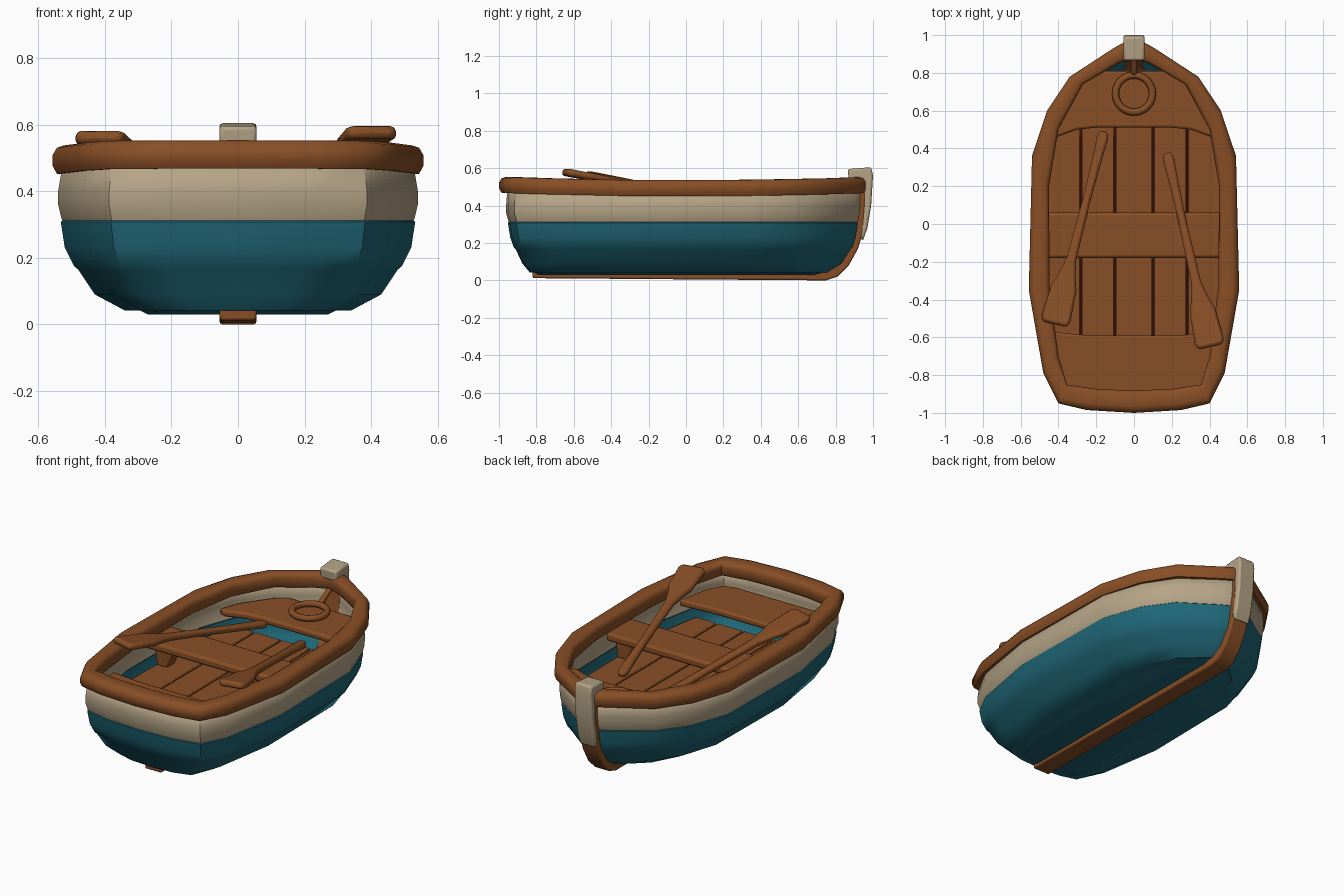
import bpy, bmesh, math
from mathutils import Vector

cube = bpy.data.objects.get("Cube")
if cube:
    bpy.data.objects.remove(cube, do_unlink=True)


def material(name, rgb):
    m = bpy.data.materials.new(name)
    m.use_nodes = True
    m.diffuse_color = (*rgb, 1)
    m.node_tree.nodes["Principled BSDF"].inputs["Base Color"].default_value = (*rgb, 1)
    return m


WOOD = material("brown wood", (0.25, 0.078, 0.019))
TEAL = material("teal paint", (0.014, 0.135, 0.185))
CREAM = material("cream paint", (0.46, 0.37, 0.24))
DARK = material("dark red gap", (0.05, 0.006, 0.005))


def finish(name, bm, mats, bevel=0, segments=2, angle=40):
    bmesh.ops.recalc_face_normals(bm, faces=bm.faces)
    me = bpy.data.meshes.new(name)
    bm.to_mesh(me)
    bm.free()
    ob = bpy.data.objects.new(name, me)
    bpy.context.collection.objects.link(ob)
    for m in mats:
        me.materials.append(m)
    if bevel:
        b = ob.modifiers.new("Rounded edges", "BEVEL")
        b.width, b.segments, b.limit_method = bevel, segments, "ANGLE"
        b.angle_limit = math.radians(35)
    bpy.ops.object.select_all(action="DESELECT")
    ob.select_set(True)
    bpy.context.view_layer.objects.active = ob
    bpy.ops.object.shade_smooth_by_angle(angle=math.radians(angle))
    return ob


def slab(name, pts, depth, mat, place, bevel=0.012):
    """Extrude a flat outline; place(u, v, w) maps it into the model."""
    bm = bmesh.new()
    lo, hi = ([bm.verts.new(place(u, v, w)) for u, v in pts] for w in (-depth / 2, depth / 2))
    bm.faces.new(lo)
    bm.faces.new(hi)
    for i in range(len(pts)):
        j = (i + 1) % len(pts)
        bm.faces.new((lo[i], lo[j], hi[j], hi[i]))
    return finish(name, bm, [mat], bevel)


def flat(z):
    return lambda u, v, w: (u, v, z + w)


def upright(u, v, w):
    return (w, u, v)


def mirrored(half):
    """Close a half outline across the centre line."""
    return half + [(-x, y) for x, y in reversed(half) if x > 0]


def loft(bm, rings, wrap=False):
    rows = [[bm.verts.new(p) for p in r] for r in rings]
    n = len(rows[0])
    bands = []
    for a, b in zip(rows, rows[1:] + (rows[:1] if wrap else [])):
        bands.append([bm.faces.new((a[i], a[(i + 1) % n], b[(i + 1) % n], b[i])) for i in range(n)])
    return rows, bands


# Hull: plan outline repeated at several levels, with stepped strakes
HALF = [(0, -0.96), (0.22, -0.95), (0.38, -0.915), (0.455, -0.77), (0.53, -0.35),
        (0.52, 0.35), (0.435, 0.59), (0.315, 0.76), (0.11, 0.9), (0.03, 0.945)]
LEVELS = [  # height, half width, stern y, bow y
    (0.03, 0.27, -0.79, 0.72), (0.045, 0.30, -0.82, 0.77), (0.042, 0.34, -0.835, 0.78),
    (0.09, 0.43, -0.875, 0.85), (0.165, 0.48, -0.91, 0.895), (0.175, 0.492, -0.92, 0.905),
    (0.23, 0.52, -0.94, 0.92), (0.308, 0.532, -0.952, 0.932), (0.312, 0.527, -0.948, 0.928),
    (0.318, 0.53, -0.95, 0.932), (0.36, 0.54, -0.962, 0.94), (0.40, 0.54, -0.962, 0.945),
    (0.49, 0.525, -0.955, 0.945)]


def hull_ring(z, w, ys, yb):
    k = (yb - ys) / (0.945 + 0.96)
    return [(x * w / 0.53, ys + (y + 0.96) * k, z) for x, y in mirrored(HALF)]


bm = bmesh.new()
rows, bands = loft(bm, [hull_ring(*l) for l in LEVELS])
bm.faces.new(rows[0])
for band, level in zip(bands, LEVELS):
    for f in band:
        f.material_index = 1 if level[0] > 0.31 else 0
hull = finish("hull", bm, [TEAL, CREAM], angle=35)
shell = hull.modifiers.new("Shell", "SOLIDIFY")
shell.thickness, shell.offset = 0.02, -1

# Gunwale: rounded section swept between outer and inner outlines
OUTER = [(0, -1.0), (0.25, -0.985), (0.40, -0.95), (0.48, -0.79), (0.557, -0.35),
         (0.54, 0.36), (0.46, 0.6), (0.34, 0.78), (0.11, 0.93), (0.03, 0.975)]
INNER = [(0, -0.88), (0.19, -0.875), (0.355, -0.85), (0.40, -0.7), (0.447, -0.33),
         (0.45, 0.2), (0.40, 0.5), (0.27, 0.74), (0.08, 0.85), (0.02, 0.87)]
SECTION = [(0, 0.475), (0, 0.505), (0.12, 0.528), (0.3, 0.535), (0.8, 0.535), (0.95, 0.525),
           (1, 0.505), (1, 0.465), (0.9, 0.45), (0.12, 0.45)]
bm = bmesh.new()
rings = []
for t, z in SECTION:
    rings.append([(a[0] + (b[0] - a[0]) * t, a[1] + (b[1] - a[1]) * t, z + 0.018 * a[1] ** 2)
                  for a, b in zip(mirrored(OUTER), mirrored(INNER))])
loft(bm, rings, wrap=True)
finish("gunwale", bm, [WOOD], angle=50)


def half_width(y):
    """Inside half width of the hull at a given y."""
    for (x0, y0), (x1, y1) in zip(HALF[2:], HALF[3:]):
        if y0 <= y <= y1:
            return x0 + (x1 - x0) * (y - y0) / (y1 - y0) - 0.025
    return 0.03


def steps(y0, y1, n=10):
    return [y0 + (y1 - y0) * i / n for i in range(n + 1)]


# Floor: planks over a dark backing, so the joints read as gaps
edge = [(half_width(y) - 0.02, y) for y in steps(-0.7, 0.55)]
slab("floor_backing", mirrored(edge), 0.01, DARK, flat(0.225), 0)
plank_edges = [-0.6, -0.28, -0.1, 0.1, 0.28, 0.6]
for i, (x0, x1) in enumerate(zip(plank_edges, plank_edges[1:])):
    def fit(x, y):
        w = half_width(y) - 0.02
        return max(-w, min(w, x)), y
    ys = steps(-0.7, 0.56)
    pts = [fit(x1 - 0.005, y) for y in ys] + [fit(x0 + 0.005, y) for y in reversed(ys)]
    slab(f"floor_plank_{i + 1}", pts, 0.025, WOOD, flat(0.245), 0.004)

# Seats
bow = [(0.2, 0.51), (0.3, 0.5), (0.41, 0.46)]
bow += [(half_width(y), y) for y in steps(0.47, 0.81, 6)]
slab("bow_seat", mirrored(bow), 0.04, WOOD, flat(0.37))
stern = [(0.28, -0.89), (0.36, -0.87)] + [(half_width(y) - 0.02, y) for y in steps(-0.83, -0.57, 5)]
stern += [(0.24, -0.59)]
slab("stern_seat", mirrored(stern), 0.04, WOOD, flat(0.385))
mid = [(half_width(-0.18), -0.18), (half_width(0.06), 0.06)]
slab("middle_seat", mirrored(mid), 0.05, WOOD, flat(0.405), 0.015)

# Brackets holding up the middle seat
for side, s in (("left", 1), ("right", -1)):
    knee = [(0.50, 0.39), (0.30, 0.39), (0.37, 0.34), (0.41, 0.25), (0.48, 0.25)]
    slab(f"seat_bracket_{side}", knee, 0.08, WOOD, lambda u, v, w, s=s: (s * u, -0.06 + w, v))

# Keel with curved stem, and the pale stem post over the bow
keel = [(-0.82, 0.05), (-0.82, 0.012), (0.2, 0.004), (0.75, 0), (0.81, 0.02), (0.87, 0.08),
        (0.92, 0.17), (0.95, 0.27), (0.962, 0.5), (0.92, 0.5), (0.9, 0.27), (0.85, 0.15),
        (0.78, 0.07), (0.70, 0.045)]
slab("keel", keel, 0.11, WOOD, upright, 0.008)
post = [(0.87, 0.53), (0.865, 0.595), (0.99, 0.605), (1.0, 0.56), (0.99, 0.4), (0.97, 0.28),
        (0.945, 0.21), (0.93, 0.23), (0.95, 0.4), (0.95, 0.53)]
slab("stem_post", post, 0.112, CREAM, upright, 0.014)

# Mooring ring on the bow seat, with a short bar to the post
bpy.ops.mesh.primitive_torus_add(major_radius=0.098, minor_radius=0.019, major_segments=24,
                                 minor_segments=8, location=(0, 0.69, 0.41))
ring = bpy.context.object
ring.name = "mooring_ring"
ring.data.materials.append(WOOD)
bpy.ops.object.shade_smooth()
bar = [(0.79, 0.40), (0.79, 0.43), (0.91, 0.50), (0.91, 0.47)]
slab("mooring_bar", bar, 0.03, WOOD, upright, 0.008)


# Oars: one flat paddle outline laid along a line from blade tip to grip
OAR = [(0, 0.0), (0.065, 0.0), (0.078, 0.03), (0.068, 0.2), (0.045, 0.27), (0.026, 0.36),
       (0.021, 0.7), (0.026, 0.95), (0.03, 1.03), (0.022, 1.07)]


def oar(name, tip, grip):
    tip, grip = Vector(tip), Vector(grip)
    along = (grip - tip).normalized()
    across = along.cross(Vector((0, 0, 1))).normalized()
    up = across.cross(along)
    slab(name, mirrored(OAR), 0.038, WOOD,
         lambda u, v, w: tip + across * u + along * v + up * w, 0.014)


oar("oar_right", (-0.42, -0.53, 0.565), (-0.155, 0.5, 0.365))
oar("oar_left", (0.405, -0.65, 0.58), (0.17, 0.4, 0.375))
